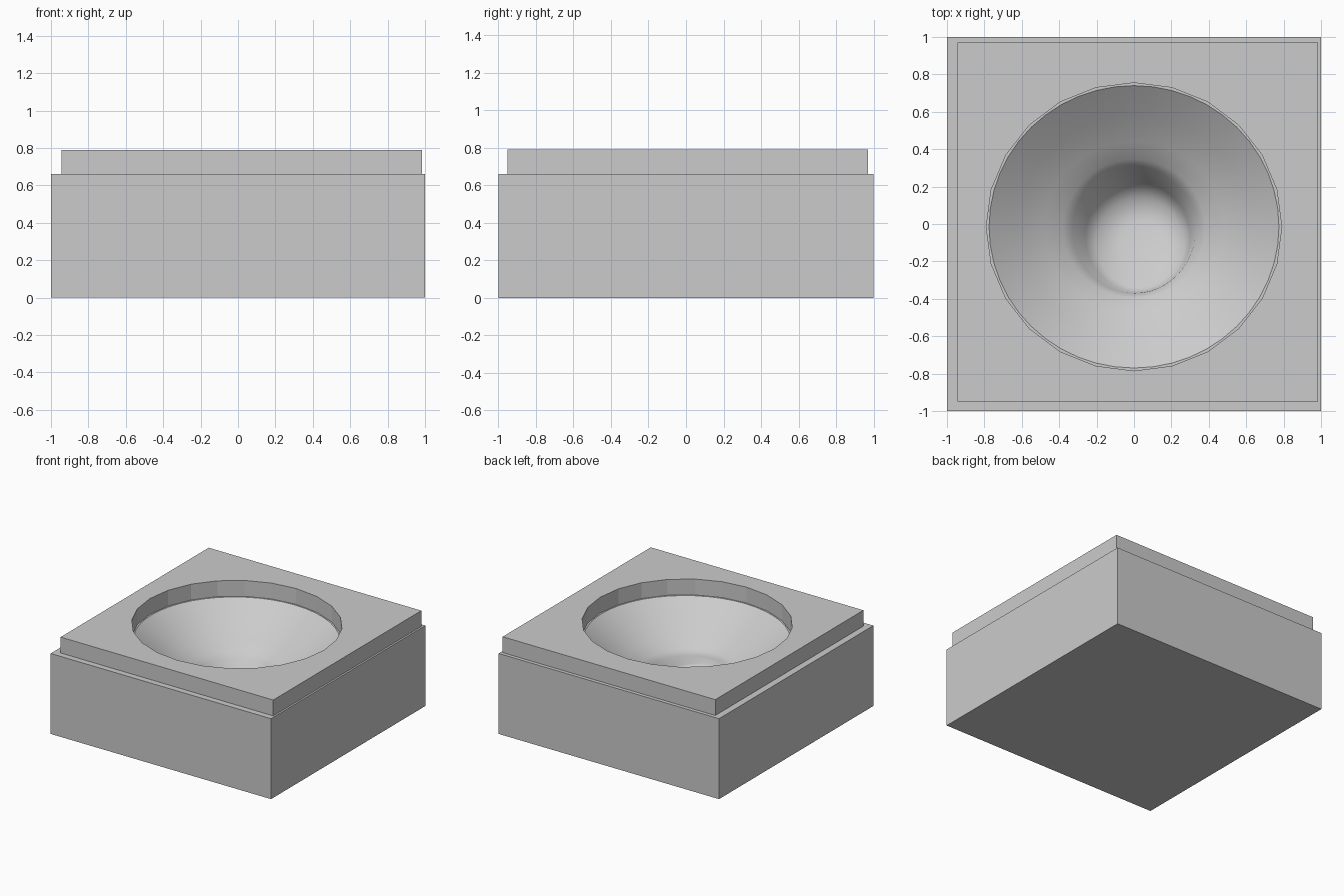
import bpy, bmesh, math

if "Cube" in bpy.data.objects:
    bpy.data.objects.remove(bpy.data.objects["Cube"])

grey = bpy.data.materials.new("plain grey")
grey.diffuse_color = (0.6, 0.6, 0.6, 1)
grey.use_nodes = True
grey.node_tree.nodes["Principled BSDF"].inputs["Base Color"].default_value = grey.diffuse_color


def ellipse(bm, n, cx, cy, rx, ry, z, tilt=0.0):
    """Ring of vertices; tilt lowers the ring towards the back."""
    ring = []
    for i in range(n):
        a = 2 * math.pi * i / n
        dy = ry * math.sin(a)
        ring.append(bm.verts.new((cx + rx * math.cos(a), cy + dy, z - tilt * dy)))
    return ring


def rectangle(bm, n, x0, x1, y0, y1, z):
    """Ring of n vertices on a rectangle (n divisible by 8 puts one on each corner)."""
    ring = []
    for i in range(n):
        a = 2 * math.pi * i / n
        c, s = math.cos(a), math.sin(a)
        m = max(abs(c), abs(s))
        ring.append(bm.verts.new(((x0 + x1) / 2 + (x1 - x0) / 2 * c / m,
                                  (y0 + y1) / 2 + (y1 - y0) / 2 * s / m, z)))
    return ring


def bridge(bm, a, b, smooth=False):
    n = len(a)
    for i in range(n):
        j = (i + 1) % n
        f = bm.faces.new((a[i], a[j], b[j], b[i]))
        f.smooth = smooth


def finish(bm, name):
    bmesh.ops.recalc_face_normals(bm, faces=bm.faces)
    me = bpy.data.meshes.new(name)
    bm.to_mesh(me)
    bm.free()
    me.materials.append(grey)
    ob = bpy.data.objects.new(name, me)
    bpy.context.collection.objects.link(ob)


# base block with a smooth bowl sunk into its top
N = 48
bm = bmesh.new()
bottom = rectangle(bm, N, -1, 1, -1, 1, 0)
top = rectangle(bm, N, -1, 1, -1, 1, 0.66)
bm.faces.new(bottom)
bridge(bm, bottom, top)
bowl = [  # centre x, centre y, radius x, radius y, height, tilt
    (0, -0.015, 0.775, 0.755, 0.66, 0),
    (0, -0.015, 0.62, 0.60, 0.545, 0),
    (0, -0.02, 0.48, 0.46, 0.45, 0),
    (0, -0.025, 0.38, 0.37, 0.40, 0),
    (0, -0.03, 0.33, 0.34, 0.36, 0),
    (0.02, -0.07, 0.28, 0.29, 0.26, 0.15),
    (0.03, -0.10, 0.23, 0.24, 0.20, 0.38),
    (0.04, -0.11, 0.12, 0.12, 0.18, 0.40),
]
rings = [ellipse(bm, N, *r) for r in bowl]
bridge(bm, top, rings[0])
for a, b in zip(rings, rings[1:]):
    bridge(bm, a, b, True)
centre = bm.verts.new((0.04, -0.11, 0.175))
for i in range(N):
    f = bm.faces.new((rings[-1][i], rings[-1][(i + 1) % N], centre))
    f.smooth = True
for i in range(N):  # crisp bowl rim
    bm.edges.get((rings[0][i], rings[0][(i + 1) % N])).smooth = False
finish(bm, "base_block")

# upper slab with a faceted round opening
n = 24
bm = bmesh.new()
loops = []
for z in (0.66, 0.79):
    loops.append((rectangle(bm, n, -0.945, 0.985, -0.95, 0.97, z),
                  ellipse(bm, n, 0, -0.015, 0.79, 0.77, z)))
(lo, li), (uo, ui) = loops
for a, b in ((lo, uo), (uo, ui), (ui, li), (li, lo)):
    bridge(bm, a, b)
finish(bm, "top_slab")
